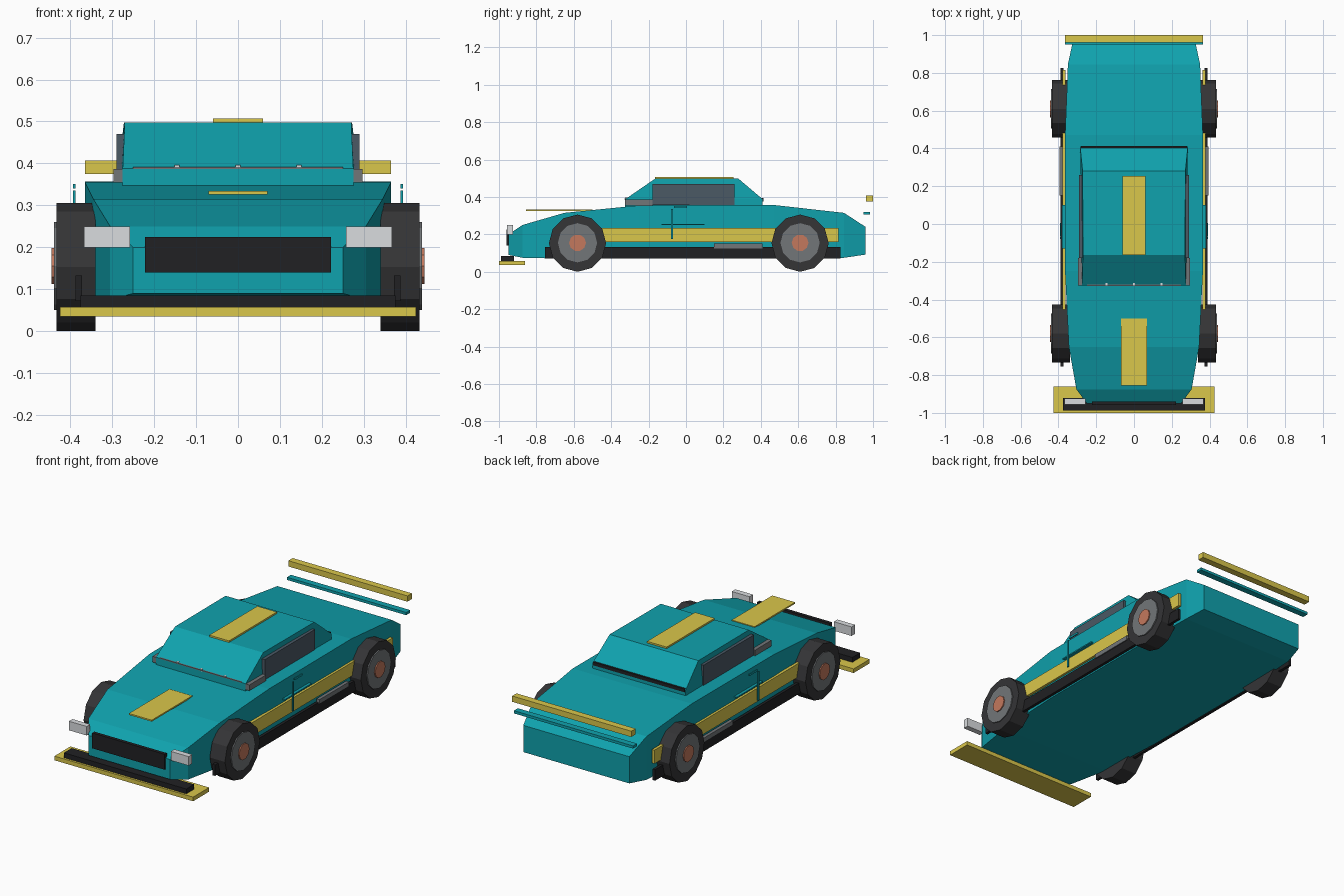
import bpy, bmesh, math

if "Cube" in bpy.data.objects:
    bpy.data.objects.remove(bpy.data.objects["Cube"])


def material(name, rgb):
    m = bpy.data.materials.new(name)
    m.diffuse_color = (*rgb, 1)
    m.use_nodes = True
    m.node_tree.nodes["Principled BSDF"].inputs["Base Color"].default_value = m.diffuse_color
    return m


TEAL = material("teal", (0.005, 0.36, 0.42))
YELLOW = material("yellow", (0.70, 0.57, 0.07))
BLACK = material("black", (0.015, 0.015, 0.017))
TYRE = material("tyre", (0.035, 0.035, 0.037))
GLASS = material("glass", (0.07, 0.10, 0.13))
GREY = material("grey", (0.17, 0.18, 0.19))
LAMP = material("lamp", (0.7, 0.72, 0.74))
COPPER = material("copper", (0.55, 0.19, 0.11))


def finish(bm, name, mat):
    bmesh.ops.recalc_face_normals(bm, faces=bm.faces)
    me = bpy.data.meshes.new(name)
    bm.to_mesh(me)
    bm.free()
    me.materials.append(mat)
    ob = bpy.data.objects.new(name, me)
    bpy.context.collection.objects.link(ob)
    return ob


def loft(name, rings, mat):
    """Skin a list of four-cornered rings and cap both ends."""
    bm = bmesh.new()
    vs = [[bm.verts.new(p) for p in r] for r in rings]
    for a, b in zip(vs, vs[1:]):
        for i in range(4):
            j = (i + 1) % 4
            bm.faces.new((a[i], a[j], b[j], b[i]))
    bm.faces.new(vs[0])
    bm.faces.new(vs[-1])
    return finish(bm, name, mat)


def box(name, x, y, z, mat, mirror=False):
    """Box from (min, max) ranges, optionally mirrored across x = 0."""
    for s in ((1, -1) if mirror else (1,)):
        ring = lambda h: [(s * x[0], y[0], h), (s * x[1], y[0], h),
                          (s * x[1], y[1], h), (s * x[0], y[1], h)]
        tag = ("_right" if s > 0 else "_left") if mirror else ""
        loft(name + tag, [ring(z[0]), ring(z[1])], mat)


def disc(name, x0, x1, y, z, r, n, mat):
    bm = bmesh.new()
    bmesh.ops.create_cone(bm, cap_ends=True, segments=n, radius1=r, radius2=r, depth=abs(x1 - x0))
    ob = finish(bm, name, mat)
    ob.rotation_euler = (0, math.pi / 2, 0)
    ob.location = ((x0 + x1) / 2, y, z)


# Body shell: y, half width, bottom, top
sections = [(-.95, .25, .09, .20), (-.875, .305, .075, .25), (-.65, .345, .07, .315),
            (-.25, .365, .07, .355), (.47, .365, .07, .357), (.845, .35, .075, .315),
            (.96, .325, .092, .24)]
loft("body", [[(-w, y, b), (w, y, b), (w, y, t), (-w, y, t)] for y, w, b, t in sections], TEAL)

# Cabin: z, front y, rear y, front half width, rear half width
levels = [(.34, -.325, .41, .275, .285), (.388, -.325, .41, .275, .285), (.498, -.165, .28, .27, .272)]
loft("cabin", [[(-fw, f, z), (fw, f, z), (rw, r, z), (-rw, r, z)] for z, f, r, fw, rw in levels], TEAL)
box("side_window", (.27, .29), (-.18, .26), (.358, .47), GLASS, True)
box("window_base", (.275, .297), (-.325, -.18), (.355, .387), GREY, True)
box("windscreen_strip", (-.25, .25), (-.328, -.31), (.387, .392), GREY)
box("rear_window_strip", (-.28, .28), (.395, .414), (.376, .394), BLACK)
for i in (-1, 0, 1):
    box(f"washer_nozzle_{i + 2}", (i * .145 - .006, i * .145 + .006), (-.325, -.305), (.384, .396), LAMP)

# Racing panels and side trim
box("roof_panel", (-.06, .06), (-.165, .255), (.496, .507), YELLOW)
box("hood_panel", (-.07, .07), (-.855, -.5), (.326, .334), YELLOW)
box("side_stripe", (.362, .378), (-.62, .815), (.16, .235), YELLOW, True)
box("side_skirt", (.372, .388), (-.755, .825), (.072, .133), BLACK, True)
box("exhaust_pipe", (.375, .394), (.15, .41), (.125, .15), GREY, True)
box("door_post", (.387, .393), (-.08, -.069), (.175, .335), TEAL, True)
box("door_handle", (.387, .393), (-.065, .005), (.34, .351), TEAL, True)
box("door_trim", (.365, .381), (-.13, .1), (.249, .256), TEAL, True)

# Nose
box("splitter", (-.425, .425), (-1, -.86), (.035, .058), YELLOW)
box("front_bumper", (-.375, .375), (-.988, -.92), (.058, .085), BLACK)
box("grille", (-.222, .222), (-.959, -.94), (.14, .225), BLACK)
box("headlight", (.258, .367), (-.956, -.925), (.2, .25), LAMP, True)

# Tail wing
box("rear_wing", (-.365, .365), (.962, 1), (.375, .407), YELLOW)
box("lower_wing", (-.365, .365), (.95, .985), (.305, .32), TEAL)

# Wheels
for s, side in ((1, "right"), (-1, "left")):
    for y, end in ((-.58, "front"), (.61, "rear")):
        tag = f"{end}_{side}"
        disc("tyre_" + tag, s * .34, s * .433, y, .153, .153, 12, TYRE)
        disc("rim_" + tag, s * .42, s * .439, y, .155, .105, 12, GREY)
        disc("hub_" + tag, s * .43, s * .445, y, .155, .045, 10, COPPER)
